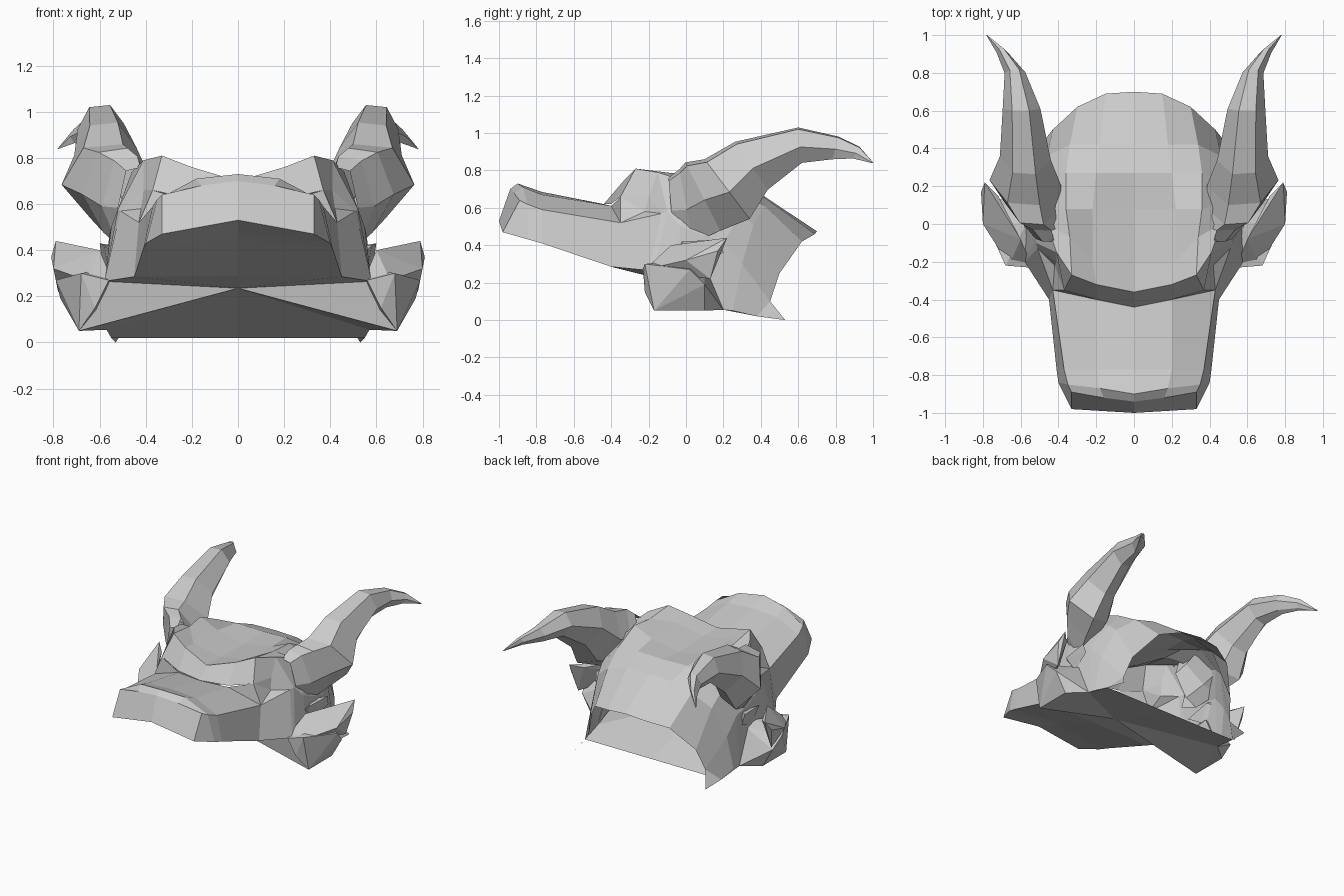
import bpy, bmesh, math
from mathutils import Vector


def finish(name, bm, merge=True):
    """Turn a half-model bmesh (x > 0) into a mirrored object."""
    if merge:
        bmesh.ops.remove_doubles(bm, verts=bm.verts, dist=0.001)
    bmesh.ops.recalc_face_normals(bm, faces=bm.faces)
    me = bpy.data.meshes.new(name)
    bm.to_mesh(me)
    bm.free()
    ob = bpy.data.objects.new(name, me)
    bpy.context.collection.objects.link(ob)
    m = ob.modifiers.new("mirror", 'MIRROR')
    m.use_clip = True
    return ob


def loft(name, rows, closed=False, cap_first=False, cap_last=False):
    """Skin quads between successive rows of points."""
    bm = bmesh.new()
    vs = [[bm.verts.new(p) for p in r] for r in rows]
    n = len(rows[0])
    for a, b in zip(vs, vs[1:]):
        for i in range(n if closed else n - 1):
            j = (i + 1) % n
            bm.faces.new((a[i], a[j], b[j], b[i]))
    if cap_first:
        bm.faces.new(vs[0])
    if cap_last:
        bm.faces.new(vs[-1])
    return finish(name, bm)


def panels(name, polys):
    """Single flat panels given by their corners."""
    bm = bmesh.new()
    for poly in polys:
        bm.faces.new([bm.verts.new(p) for p in poly])
    return finish(name, bm)


def hull(name, pts):
    bm = bmesh.new()
    for p in pts:
        bm.verts.new(p)
    bmesh.ops.convex_hull(bm, input=bm.verts)
    loose = [v for v in bm.verts if not v.link_faces]
    bmesh.ops.delete(bm, geom=loose, context='VERTS')
    bmesh.ops.dissolve_limit(bm, angle_limit=0.02, verts=bm.verts, edges=bm.edges)
    return finish(name, bm, False)


# Snout: half sections from the top centre line round to the underside
loft("snout", [
    [(0, -.94, .70), (.16, -.92, .68), (.33, -.89, .64), (.33, -.98, .47), (0, -1, .53)],
    [(0, -.90, .73), (.18, -.87, .71), (.35, -.85, .62), (.40, -.84, .43), (0, -.85, .48)],
    [(0, -.77, .685), (.2, -.77, .67), (.37, -.77, .59), (.41, -.77, .41), (0, -.77, .45)],
    [(0, -.44, .62), (.2, -.40, .61), (.43, -.35, .52), (.45, -.4, .285), (0, -.4, .29)],
], cap_first=True)

# Cheek behind the snout and the rear of the palate
loft("cheek", [[(.43, -.35, .52), (.45, -.4, .285), (0, -.4, .29)],
               [(.51, -.13, .57), (.58, -.2, .265), (0, -.2, .235)]])

# Eye sockets between brow and cheek
brow, ridge, back = (.37, -.35, .66), (.43, -.35, .52), (.51, -.13, .57)
panels("eye_socket", [[(.2, -.40, .61), brow, ridge],
                      [brow, (.41, -.20, .66), (.42, -.22, .58)],
                      [brow, (.42, -.22, .58), ridge],
                      [ridge, (.42, -.22, .58), back],
                      [(.42, -.22, .58), (.41, -.20, .66), back]])

# Skull: rows from the brow over the crown to the open rim at the neck
front_rows = [
    [(0, -.44, .62), (.2, -.40, .62), brow, (.41, -.20, .66), back, (.58, -.2, .265)],
    [(0, -.36, .70), (.2, -.32, .76), (.33, -.27, .81), (.41, -.15, .79), (.52, -.10, .58), (.58, -.17, .27)],
    [(0, -.20, .70), (.22, -.2, .74), (.34, -.07, .785), (.46, 0, .74), (.55, -.03, .5), (.58, -.05, .25)],
    [(0, .08, .69), (.22, .08, .73), (.36, .08, .79), (.48, .12, .66), (.56, .1, .45), (.58, .1, .1)],
]
back_rows = [
    [(0, .27, .71), (.2, .27, .715), (.36, .27, .70), (.47, .3, .57), (.55, .2, .42), (.57, .2, .055)],
    [(0, .42, .66), (.18, .42, .655), (.34, .42, .61), (.46, .36, .51), (.54, .3, .3), (.56, .25, .05)],
    [(0, .70, .475), (.15, .69, .46), (.3, .62, .42), (.43, .50, .25), (.47, .45, .1), (.55, .38, .02)],
]
loft("skull", front_rows + back_rows)

# Pointed lower back corner of the jaw, and the flat underside
hub, wing = (0, -.2, .235), (.69, -.17, .05)
panels("head_underside", [[(.47, .45, .1), (.53, .53, 0), (.55, .38, .02)],
                          [hub, (.58, -.2, .265), wing],
                          [hub, wing, (.57, .2, .055)],
                          [hub, (.57, .2, .055), (.55, .38, .02), (0, .38, .02)]])

# Horns: six-sided rings (centre, half width, half depth, tilt of the ring)
stations = [
    ((.45, -.08, .60), .07, .16, 5),
    ((.48, .00, .61), .11, .20, 10),
    ((.535, .09, .66), .14, .205, 27),
    ((.575, .22, .70), .19, .20, 37),
    ((.575, .35, .825), .135, .155, 34),
    ((.595, .61, .935), .10, .095, 6),
    ((.63, .80, .92), .055, .063, -16),
    ((.70, .91, .895), .028, .036, -30),
    ((.78, 1.0, .84), .002, .002, -40),
]
rings = []
for c, w, d, tilt in stations:
    t = math.radians(tilt)
    up = Vector((0, -math.sin(t), math.cos(t)))
    rings.append([Vector(c) + Vector((w * u, 0, 0)) + up * d * v for u, v in
                  [(-.4, 1), (.5, .9), (1, -.1), (.35, -1), (-.4, -.75), (-1, .15)]])
loft("horn", rings[1:], closed=True, cap_last=True)
# Horn root fairing into the side of the head behind the eye
loft("horn_root", [[r[i] for i in (0, 1, 2, 3)] for r in rings[:2]])

# Jaw corners below the ears
hull("jaw_corner", [(.56, -.23, .27), (.62, -.22, .15), (.69, -.17, .05), (.69, .1, .05),
                    (.57, .2, .055), (.77, .1, .19), (.68, -.22, .30), (.55, .1, .3),
                    (.79, .02, .27), (.57, .0, .32)])

# Ears: leaf-shaped wedges pointing out, up and back
hull("ear", [(.55, -.2, .28), (.66, -.22, .27), (.60, -.08, .40), (.80, 0, .32),
             (.81, .17, .37), (.79, .22, .44), (.72, .15, .41), (.78, .13, .22)])

# Small frill between ear and horn base
hull("ear_root", [(.52, -.05, .36), (.58, -.02, .42), (.60, .18, .43), (.59, .20, .36),
                  (.54, .12, .42), (.56, .05, .30)])
